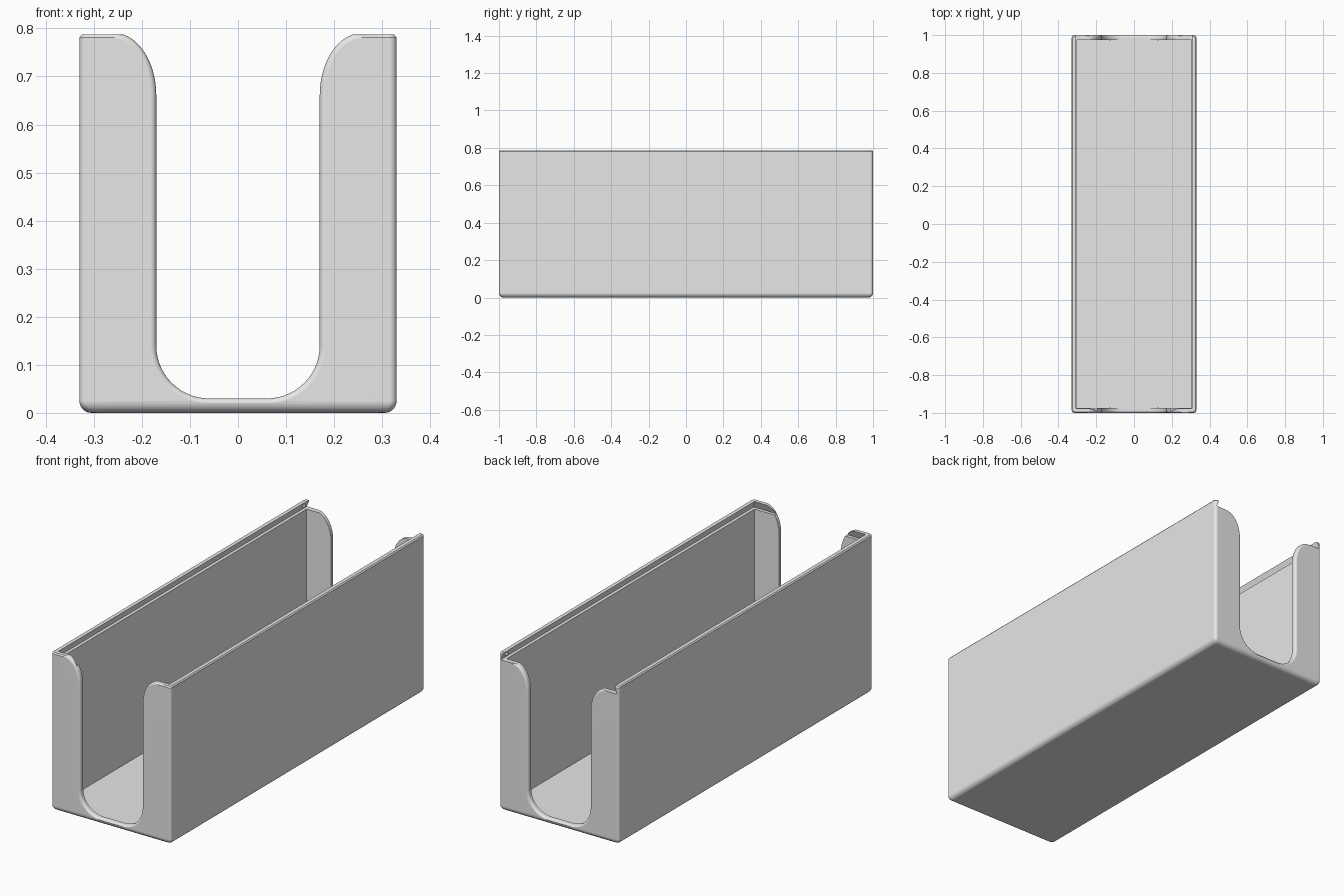
import bpy, bmesh
from math import sin, cos, pi, sqrt

cube = bpy.data.objects.get("Cube")
if cube:
    bpy.data.objects.remove(cube, do_unlink=True)

HALF_W, HALF_L, HEIGHT = 0.33, 1.0, 0.787
WALL, FLOOR, SLOT_Z = 0.025, 0.026, 0.75
FILLET = 0.012

grey = bpy.data.materials.new("light grey plastic")
grey.use_nodes = True
colour = (0.8, 0.8, 0.8, 1)
grey.diffuse_color = colour
grey.node_tree.nodes["Principled BSDF"].inputs["Base Color"].default_value = colour


def loft(name, rings):
    """Closed solid through rings of equal point count."""
    bm = bmesh.new()
    loops = [[bm.verts.new(p) for p in ring] for ring in rings]
    n = len(loops[0])
    for a, b in zip(loops, loops[1:]):
        for i in range(n):
            j = (i + 1) % n
            bm.faces.new((a[i], a[j], b[j], b[i]))
    bm.faces.new(loops[0])
    bm.faces.new(loops[-1])
    bmesh.ops.recalc_face_normals(bm, faces=bm.faces)
    mesh = bpy.data.meshes.new(name)
    bm.to_mesh(mesh)
    bm.free()
    mesh.materials.append(grey)
    obj = bpy.data.objects.new(name, mesh)
    bpy.context.collection.objects.link(obj)
    return obj


def activate(obj):
    bpy.ops.object.select_all(action='DESELECT')
    obj.select_set(True)
    bpy.context.view_layer.objects.active = obj


def cut(obj, cutter):
    cutter.hide_render = True
    mod = obj.modifiers.new("cut", 'BOOLEAN')
    mod.operation, mod.solver, mod.object = 'DIFFERENCE', 'EXACT', cutter
    activate(obj)
    bpy.ops.object.modifier_apply(modifier=mod.name)
    bpy.data.objects.remove(cutter, do_unlink=True)


def rounded_rect(inset, z, r=0.015, steps=5):
    pts = []
    for k, (sx, sy) in enumerate([(1, 1), (-1, 1), (-1, -1), (1, -1)]):
        for i in range(steps + 1):
            a = (k + i / steps) * pi / 2
            pts.append((sx * (HALF_W - inset - r) + r * cos(a),
                        sy * (HALF_L - inset - r) + r * sin(a), z))
    return pts


def rect(w, y0, y1, z):
    return [(-w, y0, z), (w, y0, z), (w, y1, z), (-w, y1, z)]


def u_profile(y, d, top, steps=14):
    """U-shaped opening with flared top, grown outward by d."""
    half = []
    for i in range(steps + 1):                     # lower round
        a = i / steps * pi / 2
        half.append((0.06 + (0.11 + d) * sin(a), 0.14 - (0.11 + d) * cos(a)))
    for i in range(steps + 1):                     # upper flare
        a = i / steps * pi / 2
        half.append((0.257 - (0.087 - d) * cos(a), top - 0.13 + (0.13 - d) * sin(a)))
    half.append((0.257, 0.9))
    return [(x, y, z) for x, z in half] + [(-x, y, z) for x, z in reversed(half)]


# Outer body with rounded bottom and slightly eased rim
R = 0.025
rings = []
for i in range(7):
    a = i / 6 * pi / 2
    rings.append(rounded_rect(R * (1 - sin(a)), R * (1 - cos(a))))
rings += [rounded_rect(0, HEIGHT - 0.006), rounded_rect(0.005, HEIGHT)]
tray = loft("tray_body", rings)

# Inner cavity
w, l = HALF_W - WALL, HALF_L - WALL
cut(tray, loft("cavity_cutter", [rect(w, -l, l, FLOOR), rect(w, -l, l, 0.9)]))

# Dovetail slot for a sliding lid, open at the back
cut(tray, loft("slot_cutter", [rect(0.321, -0.991, 1.1, SLOT_Z),
                               rect(0.304, -0.974, 1.1, HEIGHT + 0.005)]))

# U-shaped finger openings with rounded outer edges
for name, side, top in (("front", -1, 0.79), ("back", 1, 0.755)):
    rings = [u_profile(side * 1.05, FILLET, top)]
    for i in range(6):
        a = i / 5 * pi / 2
        t = FILLET * (1 - cos(a))
        d = FILLET - sqrt(max(0, FILLET ** 2 - (FILLET - t) ** 2))
        rings.append(u_profile(side * (HALF_L - t), d, top))
    rings.append(u_profile(side * 0.9, 0, top))
    cut(tray, loft(name + "_opening_cutter", rings))

activate(tray)
bpy.ops.object.shade_smooth_by_angle(angle=pi / 6)
normals = tray.modifiers.new("even shading", 'WEIGHTED_NORMAL')
normals.keep_sharp = True

# Small lid catches at the back of the slot
for name, side in (("left", 1), ("right", -1)):
    bpy.ops.mesh.primitive_uv_sphere_add(segments=16, ring_count=8, radius=0.01,
                                         location=(side * 0.315, 0.965, 0.767))
    catch = bpy.context.object
    catch.name = name + "_lid_catch"
    catch.data.materials.append(grey)
    bpy.ops.object.shade_smooth()
